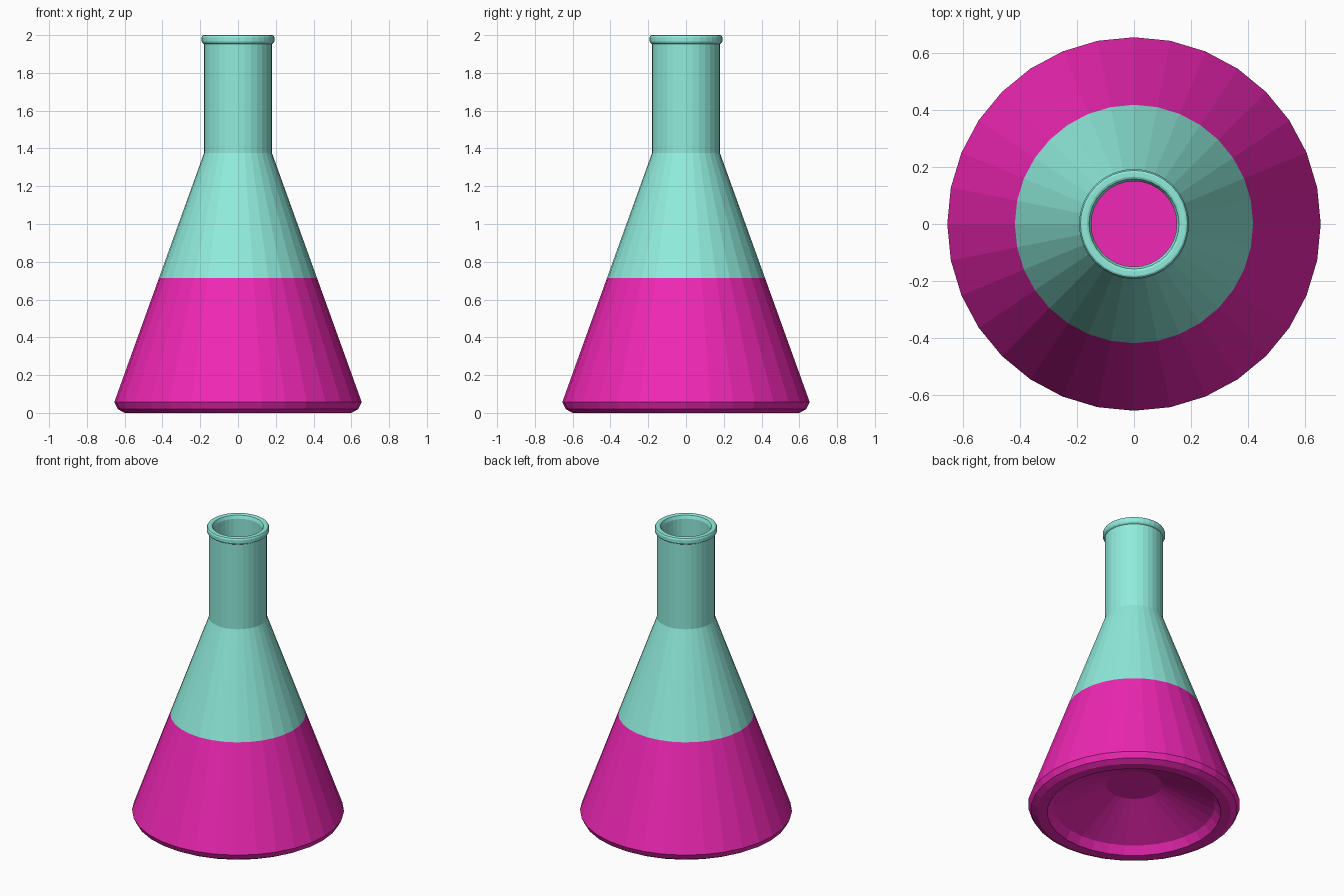
import bpy, bmesh
from math import cos, sin, tau

if "Cube" in bpy.data.objects:
    bpy.data.objects.remove(bpy.data.objects["Cube"])

SIDES = 32


def material(name, color):
    m = bpy.data.materials.new(name)
    m.diffuse_color = color
    m.use_nodes = True
    m.node_tree.nodes["Principled BSDF"].inputs["Base Color"].default_value = m.diffuse_color
    return m


glass = material("teal_glass", (0.28, 0.84, 0.72, 1))
pink = material("pink_liquid", (0.87, 0.02, 0.46, 1))


def lathe(name, profile, mat, cap_start=False, cap_end=False):
    """Spin a list of (radius, z) points around the z axis."""
    bm = bmesh.new()
    rings = [[bm.verts.new((r * cos(tau * i / SIDES), r * sin(tau * i / SIDES), z))
              for i in range(SIDES)] for r, z in profile]
    for low, high in zip(rings, rings[1:]):
        for i in range(SIDES):
            j = (i + 1) % SIDES
            bm.faces.new((low[i], low[j], high[j], high[i]))
    if cap_start:
        bm.faces.new(rings[0][::-1])
    if cap_end:
        bm.faces.new(rings[-1])
    mesh = bpy.data.meshes.new(name)
    bm.to_mesh(mesh)
    bm.free()
    mesh.materials.append(mat)
    obj = bpy.data.objects.new(name, mesh)
    bpy.context.collection.objects.link(obj)
    return obj


# Filled lower cone: hollow base, bevelled foot, flat liquid surface
lathe("liquid_body", [(0.173, 0.195), (0.50, 0.05), (0.537, 0.0), (0.60, 0.0),
                      (0.637, 0.02), (0.655, 0.057), (0.418, 0.715)],
      pink, cap_start=True, cap_end=True)

# Empty upper cone, neck, rolled lip and inner wall
lathe("flask_neck", [(0.418, 0.715), (0.18, 1.375), (0.18, 1.953), (0.188, 1.958),
                     (0.193, 1.967), (0.193, 1.987), (0.188, 1.997), (0.182, 2.0),
                     (0.166, 2.0), (0.158, 1.996), (0.15, 1.975), (0.15, 1.37),
                     (0.388, 0.715)], glass)
